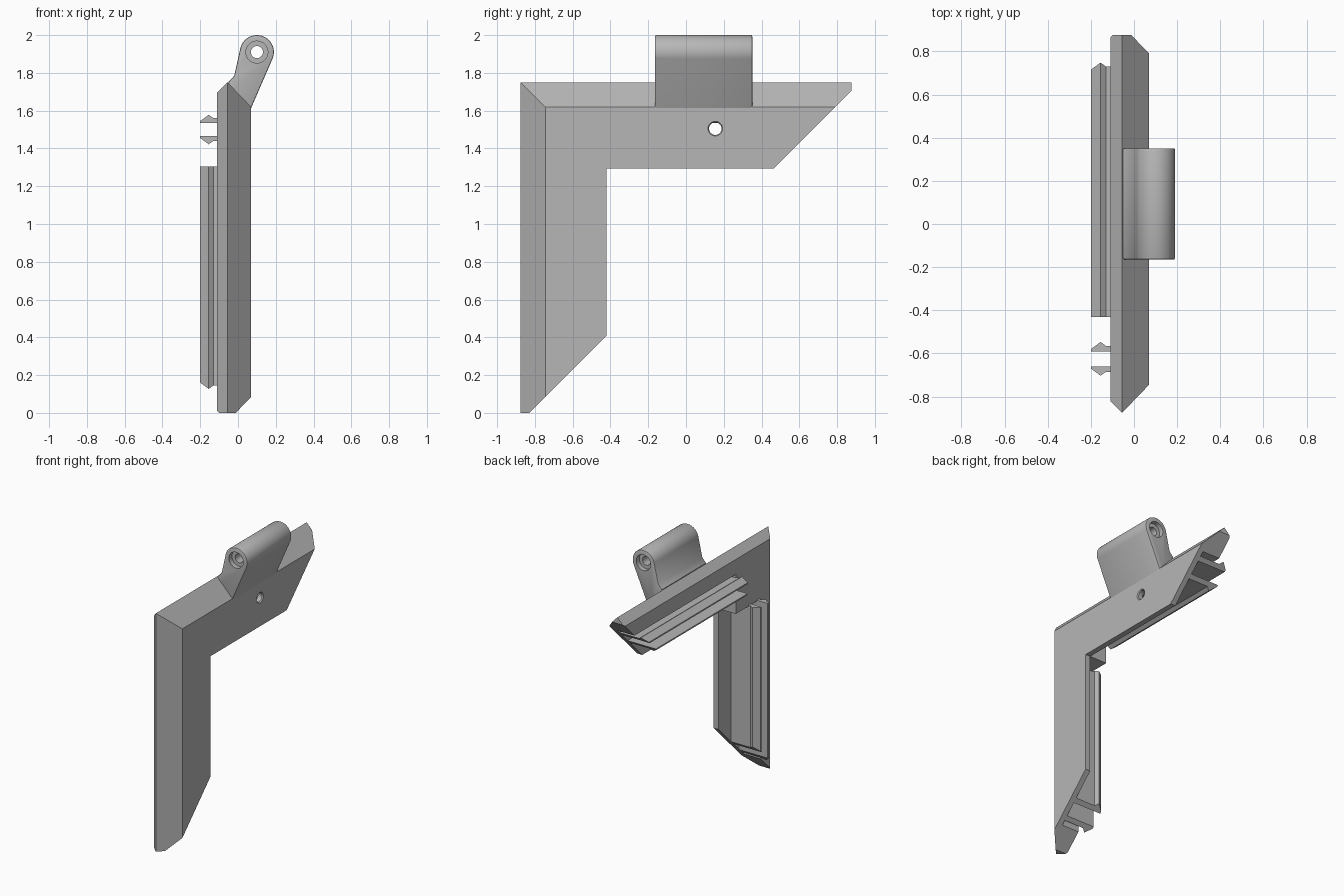
import bpy, bmesh, math
from mathutils import Vector, Matrix

cube = bpy.data.objects.get("Cube")
if cube:
    bpy.data.objects.remove(cube)

grey = bpy.data.materials.new("mid_grey")
grey.use_nodes = True
colour = (0.47, 0.47, 0.47, 1)
grey.diffuse_color = colour
grey.node_tree.nodes["Principled BSDF"].inputs["Base Color"].default_value = colour

LEG = 1.75      # outer length of each leg
WIDTH = 0.455   # width of each leg
END = 1.795     # slanted leg end: d + e = END


def make_object(name, bm):
    bmesh.ops.recalc_face_normals(bm, faces=bm.faces)
    mesh = bpy.data.meshes.new(name)
    bm.to_mesh(mesh)
    bm.free()
    mesh.materials.append(grey)
    ob = bpy.data.objects.new(name, mesh)
    bpy.context.collection.objects.link(ob)
    return ob


def smooth(ob):
    bpy.ops.object.select_all(action='DESELECT')
    ob.select_set(True)
    bpy.context.view_layer.objects.active = ob
    bpy.ops.object.shade_smooth_by_angle(angle=math.radians(30))


def extrude(bm, points, direction):
    face = bm.faces.new([bm.verts.new(p) for p in points])
    new = bmesh.ops.extrude_face_region(bm, geom=[face])["geom"]
    verts = [v for v in new if isinstance(v, bmesh.types.BMVert)]
    bmesh.ops.translate(bm, verts=verts, vec=direction)


def cut(bm, origin, normal, fill):
    geom = bm.verts[:] + bm.edges[:] + bm.faces[:]
    res = bmesh.ops.bisect_plane(bm, geom=geom, plane_co=origin,
                                 plane_no=normal, clear_outer=True)
    if fill:
        edges = [g for g in res["geom_cut"] if isinstance(g, bmesh.types.BMEdge)]
        bmesh.ops.edgenet_fill(bm, edges=edges)


def both_legs(bm):
    """Copy the leg across the mitre, then place it in the world.
    x: thickness, d: distance from outer edge, e: distance along the leg."""
    copy = bmesh.ops.duplicate(bm, geom=bm.verts[:] + bm.edges[:] + bm.faces[:])
    for v in copy["geom"]:
        if isinstance(v, bmesh.types.BMVert):
            v.co.y, v.co.z = v.co.z, v.co.y
    bmesh.ops.remove_doubles(bm, verts=bm.verts, dist=1e-4)
    for v in bm.verts:
        v.co = (v.co.x, v.co.y - LEG / 2, LEG - v.co.z)


def cylinder_cutter(name, centre, radius, depth, axis, radius2=None):
    bm = bmesh.new()
    turn = Matrix.Rotation(math.pi / 2, 4, 'Y' if axis == 'X' else 'X')
    bmesh.ops.create_cone(bm, cap_ends=True, segments=40, radius1=radius,
                          radius2=radius2 or radius, depth=depth,
                          matrix=Matrix.Translation(centre) @ turn)
    ob = make_object(name, bm)
    ob.hide_render = True
    ob.hide_set(True)
    return ob


def bore(ob, cutter):
    mod = ob.modifiers.new(cutter.name, 'BOOLEAN')
    mod.operation = 'DIFFERENCE'
    mod.solver = 'EXACT'
    mod.object = cutter
    bpy.context.view_layer.objects.active = ob
    bpy.ops.object.modifier_apply(modifier=mod.name)
    bpy.data.objects.remove(cutter)


# Angled frame: ridged outer edge and thin face plate, mitred at the corner
section = [(-0.055, 0), (0.07, 0.13), (0.07, WIDTH), (0.03, WIDTH),
           (0.03, 0.165), (-0.11, 0.165), (-0.11, 0.055)]
bm = bmesh.new()
extrude(bm, [(x, d, 0) for x, d in section], (0, 0, LEG))
cut(bm, (0, 0, 0), (0, 1, -1), False)
cut(bm, (0, 0, END), (0, 1, 1), True)
both_legs(bm)
frame = make_object("corner_frame", bm)

# Screw hole with a slight countersink
hole = (0.05, 0.155, 1.505)
bore(frame, cylinder_cutter("screw_cutter", hole, 0.033, 0.2, 'X'))
bore(frame, cylinder_cutter("countersink_cutter", (0.069, 0.155, 1.505),
                            0.032, 0.016, 'X', 0.044))
smooth(frame)

# Solid filling behind the corner
bm = bmesh.new()
lo, hi = 0.16, WIDTH
extrude(bm, [(-0.11, d - LEG / 2, LEG - e)
             for d, e in ((lo, lo), (hi, lo), (hi, hi), (lo, hi))], (0.15, 0, 0))
make_object("corner_block", bm)

# Barbed snap rails, a facing pair along each leg
rail = [(0.04, 0.035), (0.04, 0.06), (-0.13, 0.06), (-0.155, 0.078),
        (-0.2, 0.045), (-0.2, 0.035)]
for name, side in (("outer_snap_rails", -1), ("inner_snap_rails", 1)):
    bm = bmesh.new()
    extrude(bm, [(x, 0.25 + side * w, WIDTH - 0.01) for x, w in rail], (0, 0, LEG))
    cut(bm, (0, 0, END), (0, 1, 1), True)
    both_legs(bm)
    make_object(name, bm)

# Hinge knuckle on a leaning arm
centre = Vector((0.1, 0.093, 1.91))
outline = [(0.03, 1.6), (0.07, 1.615)]
for i in range(29):
    a = math.radians(-23 + 191 * i / 28)
    outline.append((centre.x + 0.09 * math.cos(a), centre.z + 0.09 * math.sin(a)))
outline += [(-0.02, 1.785), (-0.05, 1.752), (-0.05, 1.7)]
bm = bmesh.new()
extrude(bm, [(x, -0.165, z) for x, z in outline], (0, 0.516, 0))
hinge = make_object("hinge_knuckle", bm)
bevel = hinge.modifiers.new("soft_edges", 'BEVEL')
bevel.width = 0.007
bevel.segments = 2
bevel.limit_method = 'ANGLE'
bevel.angle_limit = math.radians(60)
bpy.context.view_layer.objects.active = hinge
bpy.ops.object.modifier_apply(modifier=bevel.name)

# Pin bore and end recesses
bore(hinge, cylinder_cutter("pin_cutter", centre, 0.032, 0.8, 'Y'))
for y in (-0.165, 0.351):
    bore(hinge, cylinder_cutter("recess_cutter", (centre.x, y, centre.z),
                                0.058, 0.07, 'Y'))
smooth(hinge)
